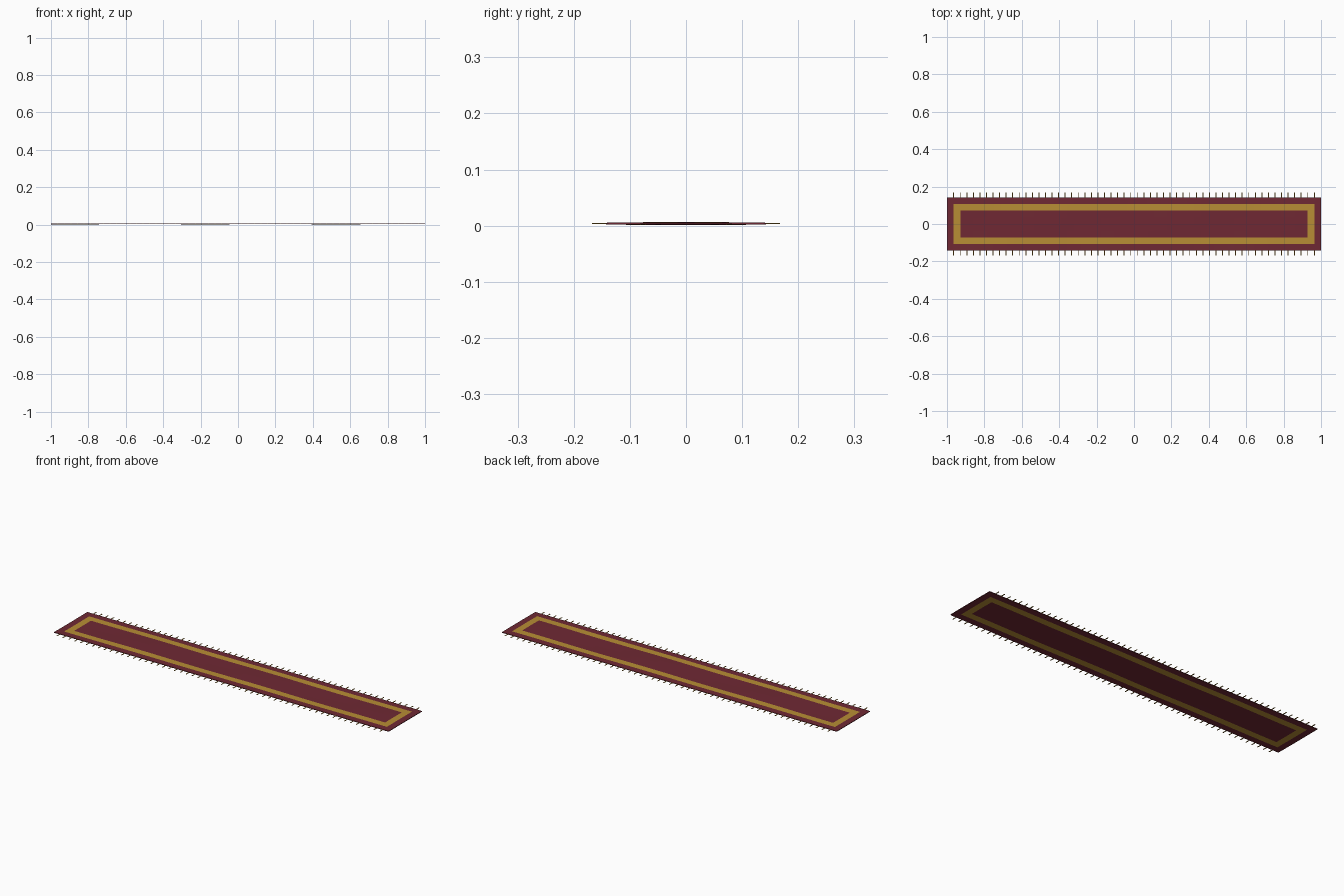
import bpy, bmesh, math

if "Cube" in bpy.data.objects:
    bpy.data.objects.remove(bpy.data.objects["Cube"])

def material(name, color):
    m = bpy.data.materials.new(name)
    m.diffuse_color = color
    m.use_nodes = True
    m.node_tree.nodes["Principled BSDF"].inputs["Base Color"].default_value = m.diffuse_color
    return m

RED = material("wine_red", (0.16, 0.022, 0.034, 1))
GOLD = material("gold", (0.48, 0.27, 0.035, 1))
CELL = 1 / 28          # woven grid size
NX, NY = 56, 8

def make_object(name, bm, mats):
    me = bpy.data.meshes.new(name)
    bm.to_mesh(me)
    bm.free()
    ob = bpy.data.objects.new(name, me)
    bpy.context.collection.objects.link(ob)
    for m in mats:
        me.materials.append(m)
    return ob

# Runner cloth: fine grid with a gold ring one cell in from the edge
bm = bmesh.new()
bmesh.ops.create_grid(bm, x_segments=NX, y_segments=NY, size=1)
for v in bm.verts:
    v.co.y *= NY / NX
    sag = math.cos(v.co.y / (4 * CELL) * math.pi / 2)
    v.co.z = 0.0037 + 0.0014 * sag * math.sin(v.co.x * 9)
for f in bm.faces:
    c = f.calc_center_median()
    ring = min(int((1 - abs(c.x)) / CELL), int((4 * CELL - abs(c.y)) / CELL))
    f.material_index = 1 if ring == 1 else 0
cloth = make_object("runner_cloth", bm, [RED, GOLD])
solid = cloth.modifiers.new("thickness", 'SOLIDIFY')
solid.thickness = 0.003
solid.offset = 0

# Fringe: short threads along both long edges
bm = bmesh.new()
COUNT = 56
for side in (-1, 1):
    for i in range(COUNT):
        x = -0.964 + 1.928 * i / (COUNT - 1)
        geo = bmesh.ops.create_cube(bm, size=1)
        for v in geo["verts"]:
            v.co.x = x + v.co.x * 0.005
            v.co.y = side * 0.154 + v.co.y * 0.027
            v.co.z = 0.0037 + v.co.z * 0.0016
make_object("fringe", bm, [GOLD])
